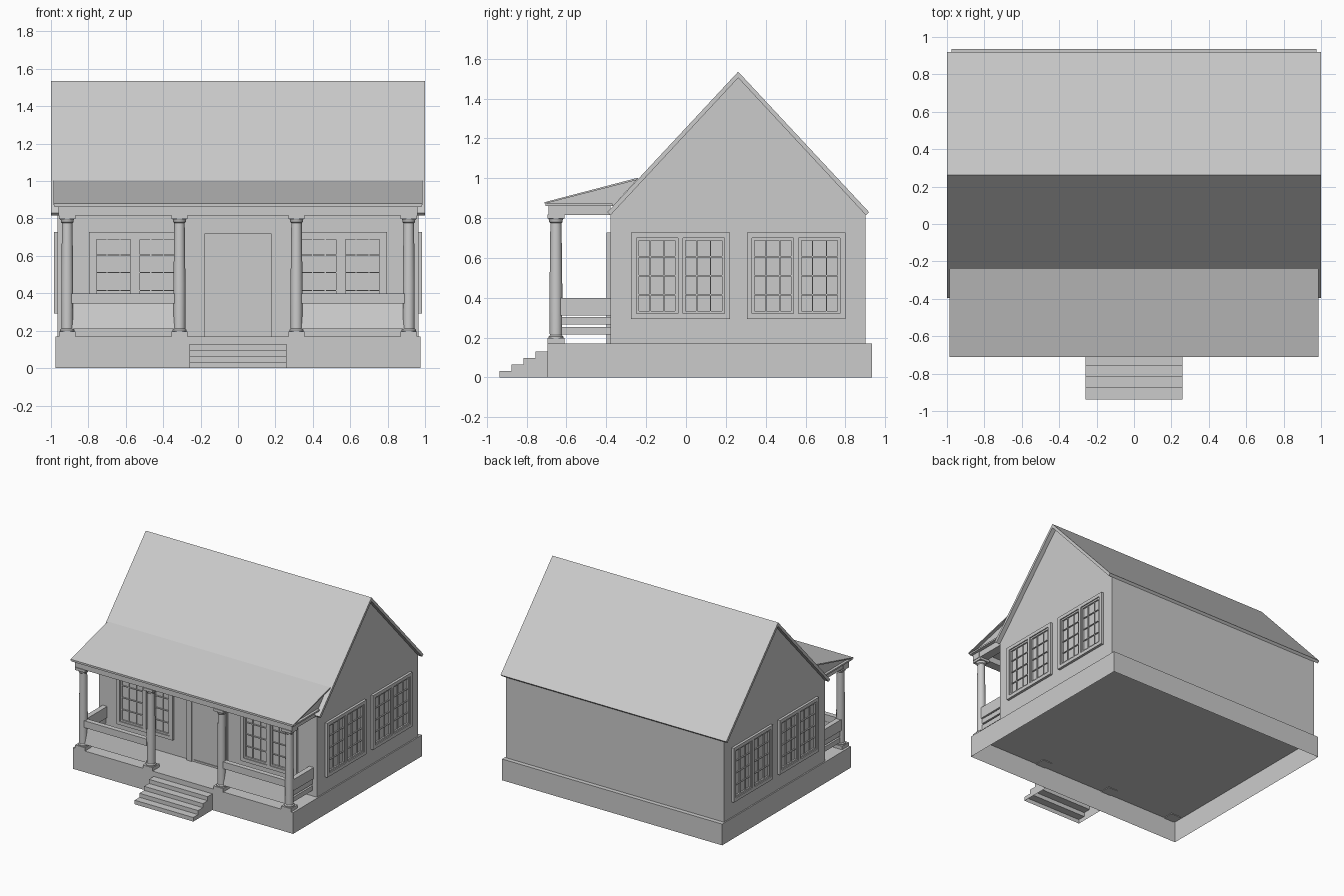
import bpy, bmesh, math
from mathutils import Matrix, Vector

cube = bpy.data.objects.get("Cube")
if cube:
    bpy.data.objects.remove(cube, do_unlink=True)

GREY = (0.6, 0.6, 0.6, 1)
mat = bpy.data.materials.new("plain_grey")
mat.use_nodes = True
mat.diffuse_color = GREY
mat.node_tree.nodes["Principled BSDF"].inputs["Base Color"].default_value = GREY


def finish(name, bm, matrix=None):
    bmesh.ops.recalc_face_normals(bm, faces=bm.faces)
    mesh = bpy.data.meshes.new(name)
    bm.to_mesh(mesh)
    bm.free()
    mesh.materials.append(mat)
    obj = bpy.data.objects.new(name, mesh)
    bpy.context.collection.objects.link(obj)
    if matrix:
        obj.matrix_world = matrix
    return obj


def boxes(name, parts, matrix=None):
    """One object from boxes given as (x0, x1, y0, y1, z0, z1)."""
    bm = bmesh.new()
    for x0, x1, y0, y1, z0, z1 in parts:
        place = Matrix.Translation(((x0 + x1) / 2, (y0 + y1) / 2, (z0 + z1) / 2))
        size = Matrix.Diagonal((x1 - x0, y1 - y0, z1 - z0, 1))
        bmesh.ops.create_cube(bm, size=1, matrix=place @ size)
    return finish(name, bm, matrix)


def prism(name, profile, x0, x1, open_bottom=False):
    """Extrude a (y, z) profile along x."""
    bm = bmesh.new()
    face = bm.faces.new([bm.verts.new((x0, y, z)) for y, z in profile])
    ext = bmesh.ops.extrude_face_region(bm, geom=[face], use_keep_orig=True)
    verts = [v for v in ext["geom"] if isinstance(v, bmesh.types.BMVert)]
    bmesh.ops.translate(bm, verts=verts, vec=(x1 - x0, 0, 0))
    bmesh.ops.recalc_face_normals(bm, faces=bm.faces)
    if open_bottom:
        base = [f for f in bm.faces if all(v.co.z < 1e-4 for v in f.verts)]
        bmesh.ops.delete(bm, geom=base, context="FACES_ONLY")
    return finish(name, bm)


def border(x0, x1, z0, z1, w, y0, y1, sill=True):
    """Four boards around an opening, w wide."""
    low = z0 + w if sill else z0
    parts = [(x0, x0 + w, y0, y1, low, z1 - w), (x1 - w, x1, y0, y1, low, z1 - w),
             (x0, x1, y0, y1, z1 - w, z1)]
    return parts + ([(x0, x1, y0, y1, z0, z0 + w)] if sill else [])


# Main dimensions
DECK = 0.17
FRONT, BACK, SIDE = -0.378, 0.90, 0.965
RIDGE_Y, RIDGE_Z, PITCH = 0.262, 1.535, 1.073


def roof_z(y, drop=0.0):
    return RIDGE_Z - drop - PITCH * abs(y - RIDGE_Y)


# Foundation, hollow from below
prism("foundation", [(-0.695, 0), (0.935, 0), (0.935, DECK), (-0.695, DECK)],
      -0.975, 0.975, open_bottom=True)

# Entrance steps, hollow from below
steps = [(-0.695, 0), (-0.937, 0)]
for i in range(4):
    y, z = -0.937 + 0.0605 * i, 0.0325 * (i + 1)
    steps += [(y, z), (y + 0.0605, z)]
prism("entrance_steps", steps, -0.26, 0.26, open_bottom=True)

# House body and main roof
prism("house_walls", [(FRONT, DECK), (BACK, DECK), (BACK, roof_z(BACK, 0.03)),
                      (RIDGE_Y, RIDGE_Z - 0.03), (FRONT, roof_z(FRONT, 0.03))], -SIDE, SIDE)
E0, E1 = -0.395, 0.919
prism("main_roof", [(E0, roof_z(E0)), (RIDGE_Y, RIDGE_Z), (E1, roof_z(E1)),
                    (E1 - 0.016, roof_z(E1) - 0.015), (RIDGE_Y, RIDGE_Z - 0.031),
                    (E0 + 0.016, roof_z(E0) - 0.015)], -1, 1)

# Porch roof, its closed ends, ceiling and beams
prism("porch_roof", [(-0.71, 0.872), (-0.71, 0.880), (-0.24, 1.003), (-0.24, 0.993)],
      -0.987, 0.987)
prism("porch_gable", [(-0.695, 0.862), (-0.695, 0.878), (-0.245, 0.994), (-0.365, 0.862)],
      -0.962, 0.962)
boxes("porch_eave", [(-0.982, 0.982, -0.705, -0.37, 0.862, 0.874)])
boxes("porch_beams", [(-0.96, 0.96, -0.69, -0.62, 0.815, 0.863)] +
      [(s * 0.92 - 0.035, s * 0.92 + 0.035, -0.62, FRONT, 0.815, 0.863) for s in (-1, 1)])


# Porch columns: turned shaft with square base and cap
def column(x, y):
    rings = [(0.038, 0.195), (0.038, 0.205), (0.031, 0.212), (0.032, 0.45), (0.028, 0.775),
             (0.034, 0.781), (0.034, 0.790), (0.038, 0.797)]
    bm = bmesh.new()
    n = 24
    loops = [[bm.verts.new((r * math.cos(math.tau * k / n), r * math.sin(math.tau * k / n), z))
              for k in range(n)] for r, z in rings]
    for a, b in zip(loops, loops[1:]):
        for k in range(n):
            bm.faces.new((a[k], a[(k + 1) % n], b[(k + 1) % n], b[k]))
    bm.faces.new(loops[0])
    bm.faces.new(loops[-1])
    obj = finish("porch_column_shaft", bm, Matrix.Translation((x, y, 0)))
    bpy.ops.object.select_all(action="DESELECT")
    obj.select_set(True)
    bpy.context.view_layer.objects.active = obj
    bpy.ops.object.shade_smooth_by_angle(angle=math.radians(35))
    boxes("porch_column_blocks", [(x - h, x + h, y - h, y + h, z0, z1) for h, z0, z1 in
                                  ((0.043, DECK - 0.005, 0.197), (0.043, 0.797, 0.818))])


COL_Y = -0.653
for x in (-0.913, -0.313, 0.313, 0.913):
    column(x, COL_Y)

# Railings: sloping boards under a thick handrail
for s, side in ((-1, "right"), (1, "left")):
    x0, x1 = sorted((s * 0.34, s * 0.89))
    boxes("front_handrail_" + side, [(x0, x1, -0.675, -0.635, 0.345, 0.40)])
    prism("front_rail_panel_" + side,
          [(-0.673, 0.21), (-0.633, 0.21), (-0.633, 0.345), (-0.643, 0.345)], x0, x1)
    x = s * 0.915
    boxes("side_handrail_" + side, [(x - 0.02, x + 0.02, -0.63, FRONT, 0.31, 0.40)])
    boxes("side_rail_boards_" + side,
          [(x - 0.012, x + 0.012, -0.63, FRONT, z, z + 0.038) for z in (0.215, 0.266)])


# Double window with casing, two sashes and glazing bars
def window(name, matrix):
    parts = border(-0.248, 0.248, 0.293, 0.728, 0.027, -0.02, 0)
    parts.append((-0.013, 0.013, -0.02, 0, 0.32, 0.701))
    for x0 in (-0.221, 0.013):
        x1 = x0 + 0.208
        parts += border(x0, x1, 0.32, 0.701, 0.013, -0.012, 0)
        for i in (1, 2):
            c = x0 + 0.208 * i / 3
            parts.append((c - 0.003, c + 0.003, -0.008, 0, 0.333, 0.688))
        for i in (1, 2, 3):
            c = 0.32 + 0.381 * i / 4
            parts.append((x0 + 0.013, x1 - 0.013, -0.009, 0, c - 0.003, c + 0.003))
    boxes(name, parts, matrix)


for s, side in ((-1, "right"), (1, "left")):
    window("front_window_" + side, Matrix.Translation((s * 0.549, FRONT, 0)))
    turn = Matrix.Rotation(s * math.pi / 2, 4, "Z")
    for y, spot in ((-0.028, "front"), (0.553, "back")):
        window(f"{side}_side_window_{spot}", Matrix.Translation((s * SIDE, y, 0)) @ turn)

# Front door with casing
boxes("door_casing", border(-0.178, 0.178, DECK, 0.72, 0.045, FRONT - 0.02, FRONT, False))
boxes("front_door", border(-0.133, 0.133, DECK, 0.675, 0.014, FRONT - 0.012, FRONT) +
      [(-0.119, 0.119, FRONT - 0.006, FRONT, 0.184, 0.661)])
